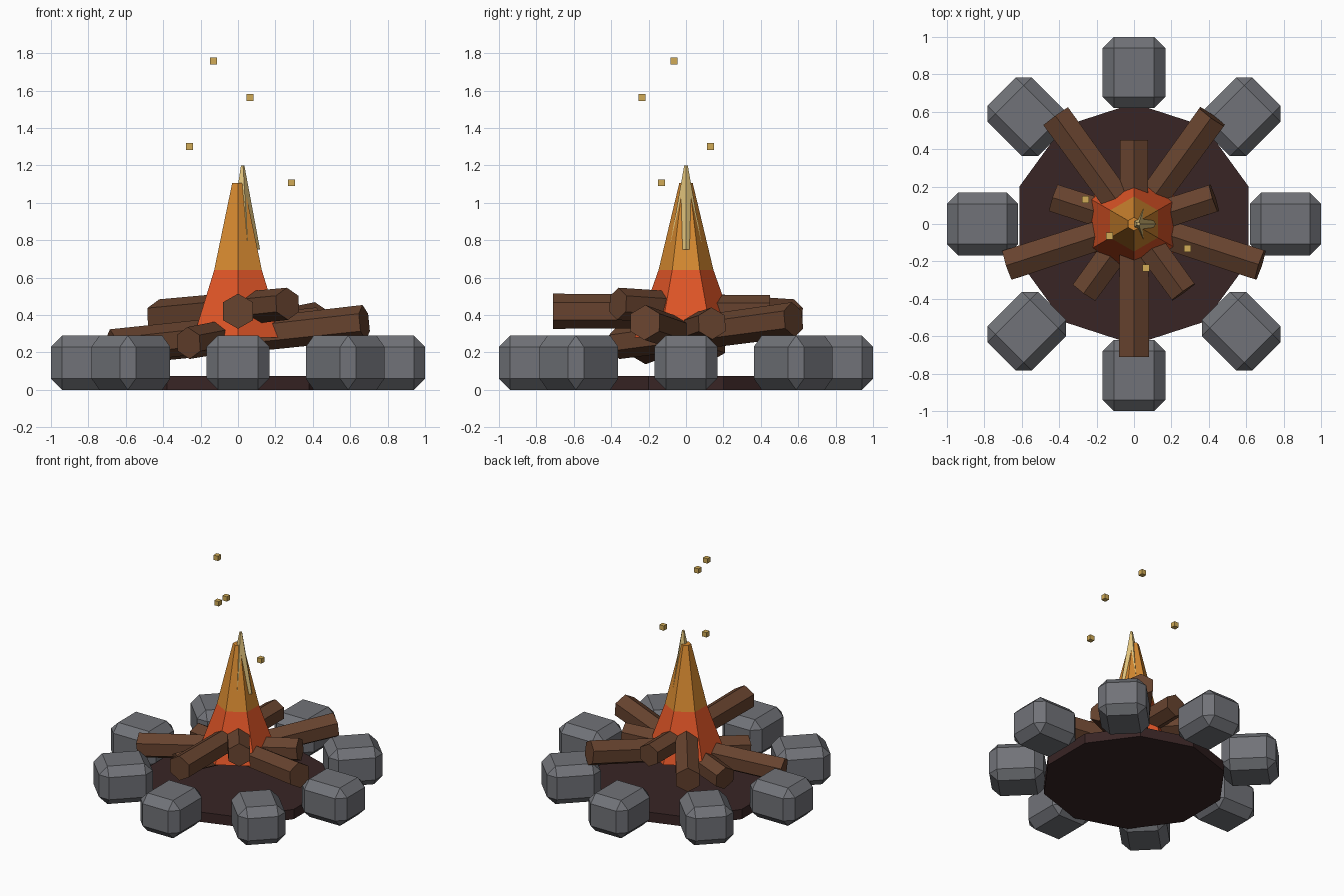
import bpy, bmesh
from math import sin, cos, pi, radians
from mathutils import Vector, Matrix

if "Cube" in bpy.data.objects:
    bpy.data.objects.remove(bpy.data.objects["Cube"])


def material(name, rgb):
    m = bpy.data.materials.new(name)
    m.diffuse_color = (*rgb, 1)
    m.use_nodes = True
    m.node_tree.nodes["Principled BSDF"].inputs["Base Color"].default_value = m.diffuse_color
    return m


STONE = material("stone grey", (0.165, 0.170, 0.188))
WOOD = material("log brown", (0.135, 0.056, 0.028))
ASH = material("charred ground", (0.040, 0.018, 0.018))
RED = material("flame red orange", (0.745, 0.091, 0.020))
ORANGE = material("flame orange", (0.680, 0.254, 0.030))
YELLOW = material("flame tip yellow", (0.753, 0.546, 0.200))
SPARK = material("spark gold", (0.640, 0.410, 0.095))


def finish(bm, name, *mats):
    bmesh.ops.recalc_face_normals(bm, faces=bm.faces)
    me = bpy.data.meshes.new(name)
    bm.to_mesh(me)
    bm.free()
    for m in mats:
        me.materials.append(m)
    ob = bpy.data.objects.new(name, me)
    bpy.context.collection.objects.link(ob)
    return ob


def loft(name, rings, sides, phase, mats, side=Vector((1, 0, 0)), up=Vector((0, 1, 0))):
    """Capped n-gon loft through (centre, radius) rings; one material per span."""
    bm = bmesh.new()
    loops = []
    for c, r in rings:
        angles = [phase + 2 * pi * k / sides for k in range(sides)]
        loops.append([bm.verts.new(Vector(c) + side * (r * cos(a)) + up * (r * sin(a))) for a in angles])
    for i in range(len(loops) - 1):
        for k in range(sides):
            j = (k + 1) % sides
            f = bm.faces.new((loops[i][k], loops[i][j], loops[i + 1][j], loops[i + 1][k]))
            f.material_index = min(i, len(mats) - 1)
    bm.faces.new(loops[0])
    bm.faces.new(loops[-1]).material_index = len(mats) - 1
    return finish(bm, name, *mats)


def box(name, size, matrix, mat, bevel=0):
    bm = bmesh.new()
    bmesh.ops.create_cube(bm, size=1, matrix=Matrix.Diagonal((*size, 1)))
    if bevel:
        bmesh.ops.bevel(bm, geom=bm.edges[:], offset=bevel, segments=1, affect='EDGES')
    bm.transform(matrix)
    return finish(bm, name, mat)


# Charred ground disc
loft("ground_disc", [((0, 0, 0), 0.645), ((0, 0, 0.075), 0.645)], 10, radians(18), [ASH])

# Ring of chamfered stones
for i in range(8):
    m = Matrix.Rotation(i * pi / 4, 4, 'Z') @ Matrix.Translation((0.81, 0, 0.145))
    box(f"stone_{i + 1}", (0.38, 0.335, 0.29), m, STONE, 0.06)

# Five crossed logs: heading, height of the outer end, height of the inner end
logs = [(54, 0.375, 0.25), (126, 0.39, 0.46), (198, 0.23, 0.355), (270, 0.42, 0.42), (342, 0.36, 0.24)]
for i, (deg, z_out, z_in) in enumerate(logs):
    d = Vector((cos(radians(deg)), sin(radians(deg)), 0))
    a = d * 0.71 + Vector((0, 0, z_out))
    b = d * -0.45 + Vector((0, 0, z_in))
    axis = (a - b).normalized()
    side = axis.cross(Vector((0, 0, 1))).normalized()
    loft(f"log_{i + 1}", [(b, 0.086), (a, 0.094)], 6, pi / 2, [WOOD], side, side.cross(axis))

# Two-colour flame and the offset tip poking through it
loft("flame", [((0, 0, 0.28), 0.275), ((0, 0, 0.64), 0.147), ((0, 0, 1.105), 0.036)],
     6, pi / 2, [RED, ORANGE])
loft("flame_tip", [((0.024, 0, 0.75), 0.094), ((0.024, 0, 1.2), 0.01)], 5, 0, [YELLOW])

# Floating sparks
for i, p in enumerate([(-0.13, -0.065, 1.757), (0.065, -0.235, 1.563),
                       (-0.26, 0.13, 1.30), (0.285, -0.13, 1.107)]):
    box(f"spark_{i + 1}", (0.037,) * 3, Matrix.Translation(p), SPARK)
